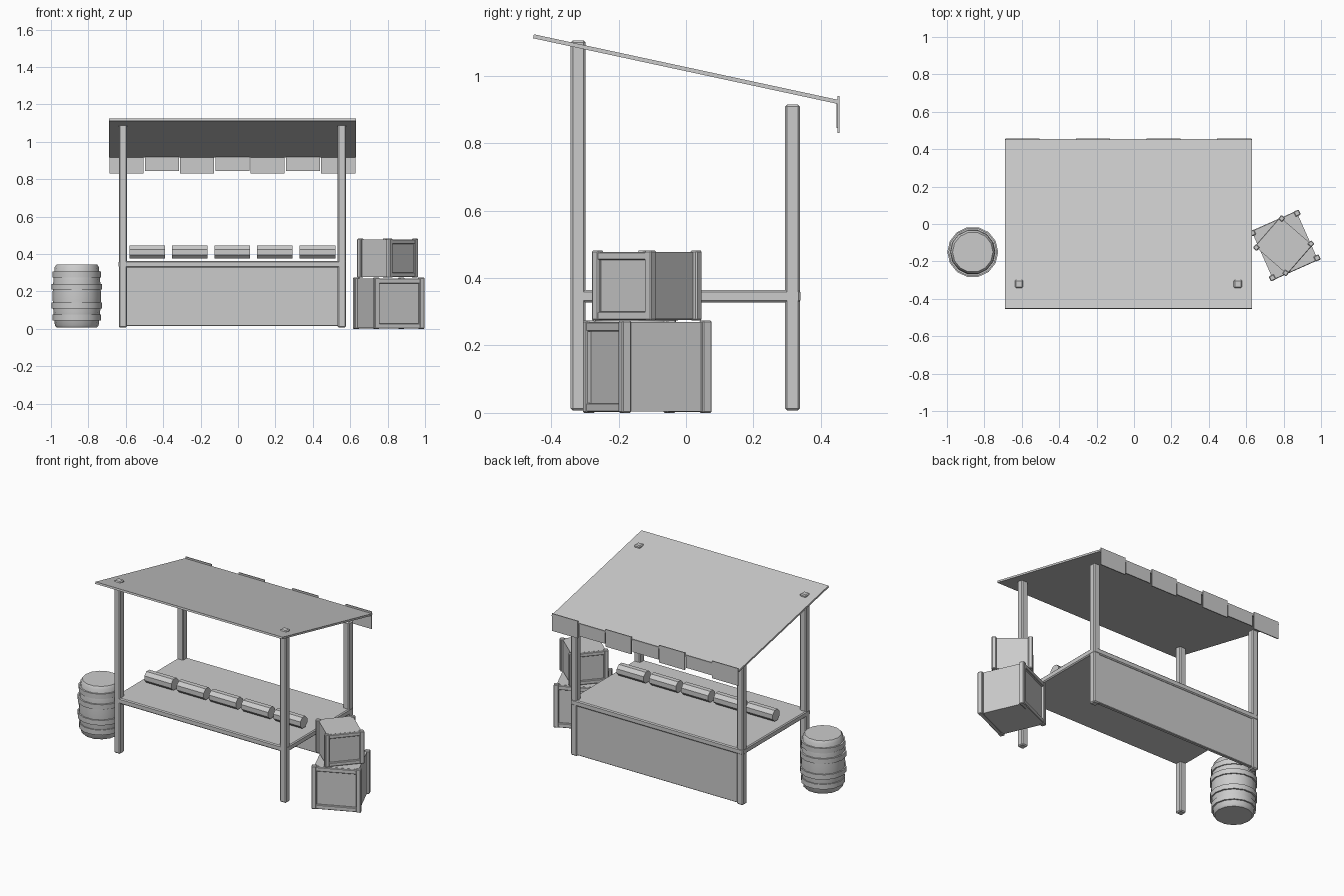
import bpy, bmesh, math
from mathutils import Matrix, Vector

if "Cube" in bpy.data.objects:
    bpy.data.objects.remove(bpy.data.objects["Cube"])


def finish(name, bm, mat=None, smooth=None):
    bmesh.ops.recalc_face_normals(bm, faces=bm.faces)
    me = bpy.data.meshes.new(name)
    bm.to_mesh(me)
    bm.free()
    ob = bpy.data.objects.new(name, me)
    bpy.context.scene.collection.objects.link(ob)
    if mat:
        ob.matrix_world = mat
    if smooth:
        bpy.context.view_layer.objects.active = ob
        bpy.ops.object.select_all(action='DESELECT')
        ob.select_set(True)
        bpy.ops.object.shade_smooth_by_angle(angle=math.radians(smooth))
    return ob


def box(name, lo, hi, bevel=0, mat=None):
    lo, hi = Vector(lo), Vector(hi)
    bm = bmesh.new()
    bmesh.ops.create_cube(bm, size=1)
    bmesh.ops.scale(bm, vec=hi - lo, verts=bm.verts)
    bmesh.ops.translate(bm, vec=(lo + hi) / 2, verts=bm.verts)
    if bevel:
        bmesh.ops.bevel(bm, geom=bm.edges[:], offset=bevel, segments=1, affect='EDGES')
    return finish(name, bm, mat)


def lathe(name, profile, sides, mat, closed=False):
    bm = bmesh.new()
    rings = []
    for r, z in profile:
        rings.append([bm.verts.new((r * math.cos(math.tau * i / sides),
                                    r * math.sin(math.tau * i / sides), z))
                      for i in range(sides)])
    pairs = list(zip(rings, rings[1:]))
    if closed:
        pairs.append((rings[-1], rings[0]))
    else:
        bm.faces.new(rings[0])
        bm.faces.new(rings[-1])
    for a, b in pairs:
        for i in range(sides):
            j = (i + 1) % sides
            bm.faces.new((a[i], a[j], b[j], b[i]))
    return finish(name, bm, mat, 40)


# Four posts, the tall pair poking through the canopy
for side, x in (("left", -0.615), ("right", 0.555)):
    for end, y, top in (("tall", -0.32, 1.105), ("short", 0.316, 0.915)):
        box(f"{end}_{side}_post", (x - .022, y - .022, .007), (x + .022, y + .022, top), .006)

# Counter and its panel
box("counter_top", (-.638, -.342, .328), (.578, .34, .364), .006)
box("counter_panel", (-.605, .311, .014), (.545, .333, .33), .003)

# Sloping canopy
run, drop = .905, .195
slope = Matrix.Translation((-.03, 0, 1.02)) @ Matrix.Rotation(-math.atan2(drop, run), 4, 'X')
half = math.hypot(run, drop) / 2
box("canopy", (-.66, -half, -.006), (.66, half, .006), 0, slope)

# Alternating valance flaps
w = 1.32 / 7
for i in range(7):
    x = -.69 + i * w
    lo, hi = (.83, .94) if i % 2 == 0 else (.845, .928)
    y = .453 if i % 2 == 0 else .449
    box(f"valance_flap_{i + 1}", (x + .003, y - .003, lo), (x + w - .003, y + .003, hi))

# Rolls of goods lying on the counter
for i in range(5):
    m = Matrix.Translation((-.58 + i * .2275, -.08, .41)) @ Matrix.Rotation(math.pi / 2, 4, 'Y') \
        @ Matrix.Rotation(math.pi / 8, 4, 'Z')
    lathe(f"cloth_roll_{i + 1}", [(.038, 0), (.038, .19)], 8, m)

# Barrel with hoops
barrel = Matrix.Translation((-.862, -.15, 0))
lathe("barrel", [(.108, .008), (.117, .018), (.125, .09), (.13, .175), (.125, .26),
                 (.118, .33), (.108, .345)], 14, barrel)
for i, (z, r) in enumerate(((.06, .129), (.125, .136), (.225, .136), (.29, .13))):
    h = .016
    lathe(f"barrel_hoop_{i + 1}", [(r - .012, z - h), (r, z - h), (r, z + h), (r - .012, z + h)],
          14, barrel, True)


# Framed crates
def crate(name, centre, angle, a, height, t):
    m = Matrix.Translation(centre) @ Matrix.Rotation(math.radians(angle), 4, 'Z')
    b = a - t / 2
    box(name + "_body", (-b, -b, .004), (b, b, height - .004), 0, m)
    for tag, s in (("front", -1), ("back", 1)):
        y0, y1 = s * b - t / 2, s * b + t / 2
        for side, x in (("left", -b), ("right", b)):
            box(f"{name}_{tag}_{side}_upright", (x - t / 2, y0, 0), (x + t / 2, y1, height), .004, m)
        for lev, z in (("lower", .002), ("upper", height - t - .002)):
            box(f"{name}_{tag}_{lev}_rail", (-b, y0 + .002, z), (b, y1 - .002, z + t * .9), .003, m)


crate("lower_crate", (.806, -.115, 0), 24, .146, .274, .03)
crate("upper_crate", (.80, -.116, .274), 49, .117, .208, .027)
